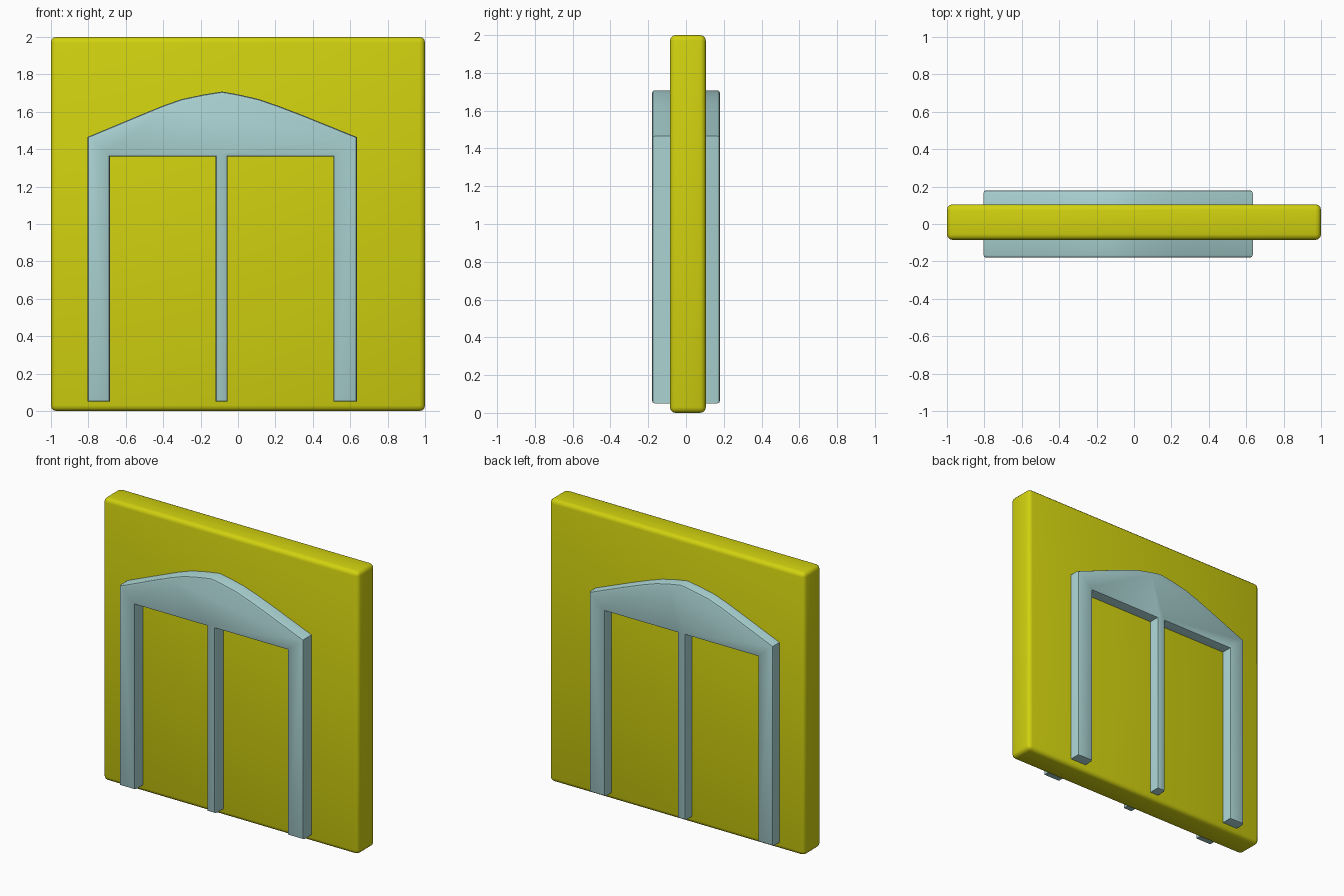
import bpy, bmesh, math

default = bpy.data.objects.get("Cube")
if default:
    bpy.data.objects.remove(default, do_unlink=True)


def make_material(name, rgb):
    mat = bpy.data.materials.new(name)
    mat.use_nodes = True
    mat.diffuse_color = (*rgb, 1)
    bsdf = next(n for n in mat.node_tree.nodes if n.type == 'BSDF_PRINCIPLED')
    bsdf.inputs["Base Color"].default_value = (*rgb, 1)
    return mat


def prism(name, outline, y0, y1, bevel, segments, mat, rims_only):
    """Extrude an x-z outline along y and round its edges."""
    bm = bmesh.new()
    face = bm.faces.new([bm.verts.new((x, y0, z)) for x, z in outline])
    ext = bmesh.ops.extrude_face_region(bm, geom=[face])
    for v in ext["geom"]:
        if isinstance(v, bmesh.types.BMVert):
            v.co.y = y1
    bmesh.ops.recalc_face_normals(bm, faces=bm.faces)
    edges = [e for e in bm.edges
             if not rims_only or abs(e.verts[0].co.y - e.verts[1].co.y) < 1e-5]
    bmesh.ops.bevel(bm, geom=edges, offset=bevel, segments=segments,
                    profile=0.5, affect='EDGES', clamp_overlap=True)
    bmesh.ops.recalc_face_normals(bm, faces=bm.faces)
    mesh = bpy.data.meshes.new(name)
    bm.to_mesh(mesh)
    bm.free()
    mesh.materials.append(mat)
    obj = bpy.data.objects.new(name, mesh)
    bpy.context.collection.objects.link(obj)
    bpy.ops.object.select_all(action='DESELECT')
    obj.select_set(True)
    bpy.context.view_layer.objects.active = obj
    bpy.ops.object.shade_smooth_by_angle(angle=math.radians(35))
    return obj


yellow = make_material("wall yellow", (0.64, 0.64, 0.005))
pale_blue = make_material("frame pale blue", (0.40, 0.64, 0.64))

# Wall panel
prism("wall_panel", [(-1, 0), (1, 0), (1, 2), (-1, 2)],
      -0.085, 0.105, 0.03, 3, yellow, False)

# Double door frame passing through the wall: three posts under an arched lintel
foot, lintel = 0.05, 1.36
posts = [(-0.805, -0.685), (-0.12, -0.055), (0.51, 0.635)]
outline = []
for i, (left, right) in enumerate(posts):
    if i > 0:
        outline.append((left, lintel))
    outline += [(left, foot), (right, foot)]
    if i < len(posts) - 1:
        outline.append((right, lintel))
arch = [(0.635, 1.465), (0.35, 1.58), (0.22, 1.63), (0.11, 1.668),
        (0.0, 1.693), (-0.085, 1.708), (-0.18, 1.693), (-0.3, 1.668),
        (-0.4, 1.633), (-0.5, 1.592), (-0.805, 1.465)]
prism("door_frame", outline + arch, -0.18, 0.18, 0.015, 2, pale_blue, True)
